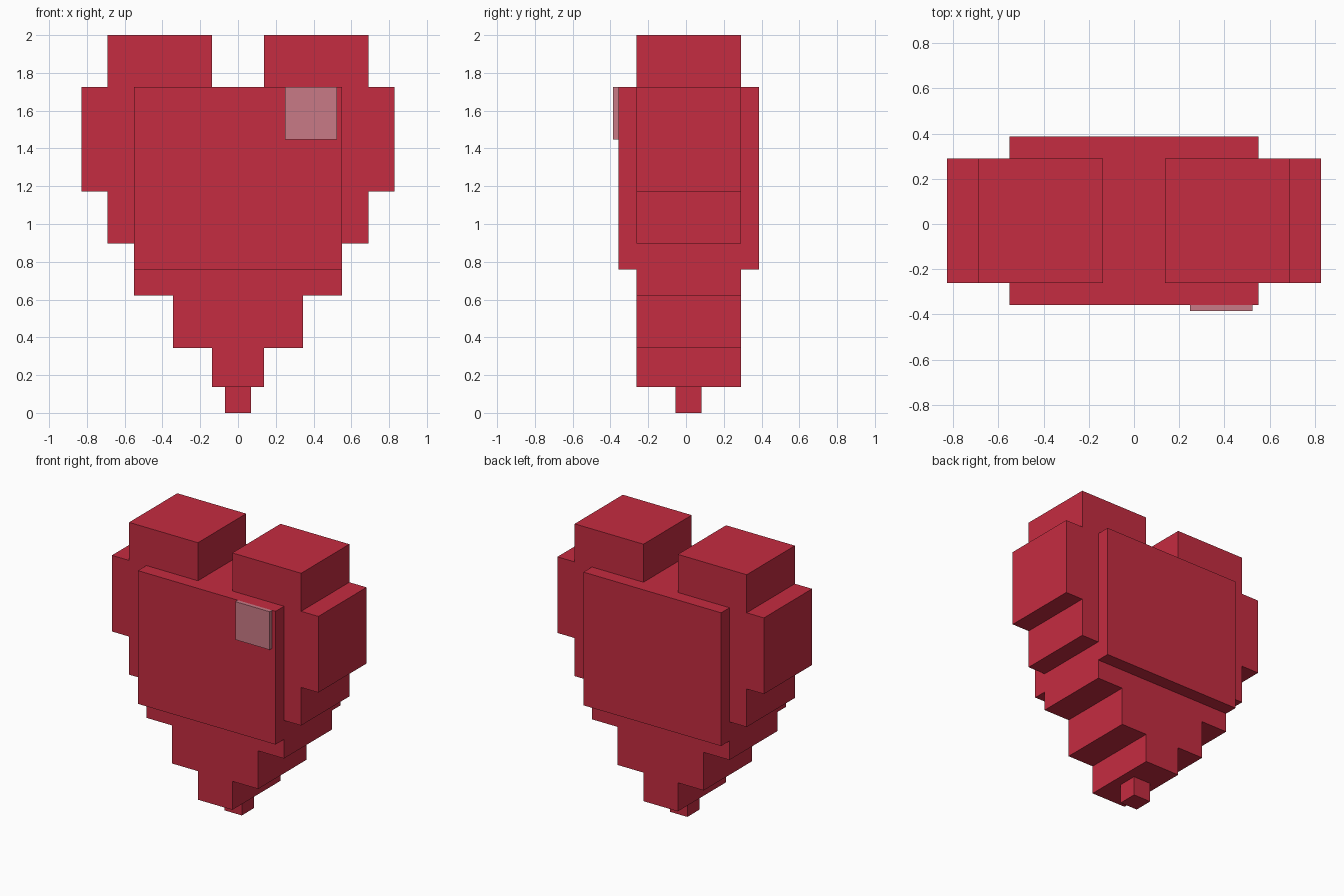
import bpy
import bmesh

cube = bpy.data.objects.get("Cube")
if cube:
    bpy.data.objects.remove(cube, do_unlink=True)

U = 2 / 14.5        # size of one voxel step
MID_Y = 0.014       # depth centre of the heart


def material(name, rgb):
    mat = bpy.data.materials.new(name)
    mat.use_nodes = True
    mat.diffuse_color = (*rgb, 1)
    mat.node_tree.nodes["Principled BSDF"].inputs["Base Color"].default_value = (*rgb, 1)
    return mat


def extrude_outline(name, outline, y_front, y_back, mat):
    """Extrude a closed x-z outline (in voxel steps) from front to back."""
    bm = bmesh.new()
    face = bm.faces.new([bm.verts.new((x * U, y_front, z * U)) for x, z in outline])
    result = bmesh.ops.extrude_face_region(bm, geom=[face])
    verts = [g for g in result["geom"] if isinstance(g, bmesh.types.BMVert)]
    bmesh.ops.translate(bm, verts=verts, vec=(0, y_back - y_front, 0))
    bmesh.ops.recalc_face_normals(bm, faces=bm.faces)
    mesh = bpy.data.meshes.new(name)
    bm.to_mesh(mesh)
    bm.free()
    mesh.materials.append(mat)
    obj = bpy.data.objects.new(name, mesh)
    bpy.context.collection.objects.link(obj)
    return obj


def rectangle(x0, x1, z0, z1):
    return [(x0, z0), (x1, z0), (x1, z1), (x0, z1)]


red = material("heart red", (0.558, 0.025, 0.052))
pink = material("highlight pink", (0.584, 0.195, 0.238))

# Stepped heart body: rows of (half width, bottom, top), then the lobe notch
rows = [(1, 1, 2.5), (2.5, 2.5, 4.5), (4, 4.5, 6.5),
        (5, 6.5, 8.5), (6, 8.5, 12.5), (5, 12.5, 14.5)]
right_half = [(w, z) for w, low, high in rows for z in (low, high)]
right_half += [(1, 14.5), (1, 12.5)]
left_half = [(-x, z) for x, z in reversed(right_half)]
extrude_outline("heart_body", right_half + left_half, MID_Y - 2 * U, MID_Y + 2 * U, red)

# Raised centre panel, proud of the body at front and back
panel_front = MID_Y - 2.7 * U
extrude_outline("centre_panel", rectangle(-4, 4, 5.5, 12.5),
                panel_front, MID_Y + 2.7 * U, red)

# Small tip under the body
extrude_outline("bottom_tip", rectangle(-0.5, 0.5, 0, 1),
                MID_Y - 0.5 * U, MID_Y + 0.5 * U, red)

# Shine block on the upper left of the front panel
extrude_outline("shine_block", rectangle(1.8, 3.8, 10.5, 12.5),
                panel_front - 0.2 * U, panel_front, pink)
